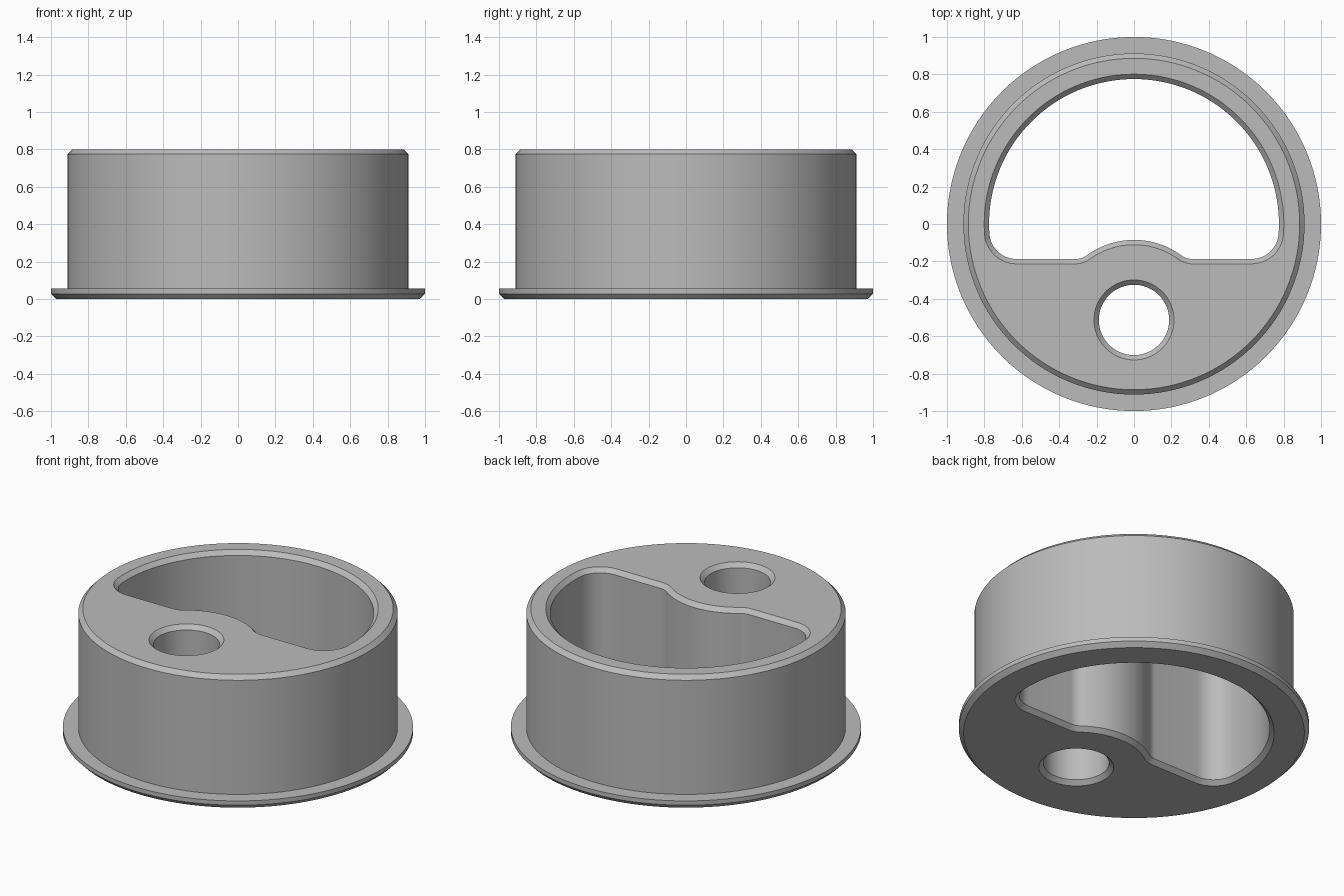
import bpy, bmesh
from math import sin, cos, pi, atan2, sqrt, hypot, radians

if "Cube" in bpy.data.objects:
    bpy.data.objects.remove(bpy.data.objects["Cube"])

HEIGHT, CHAMFER = 0.8, 0.026
HOLE_Y, HOLE_R = -0.513, 0.188
RIM_R, LINE_Y, BUMP_R = 0.775, -0.187, 0.428
BEND_R, CORNER_R = 0.1, 0.145


def arc(cx, cy, r, start, end, steps):
    return [(cx + r * cos(start + (end - start) * i / steps),
             cy + r * sin(start + (end - start) * i / steps))
            for i in range(steps + 1)]


def circle(r, cy=0, steps=128):
    return arc(0, cy, r, 0, 2 * pi, steps)[:-1]


def opening(d):
    """Half-moon outline with a raised bend around the hole, widened by d."""
    corner_y = LINE_Y + CORNER_R
    corner_x = sqrt((RIM_R - CORNER_R) ** 2 - corner_y ** 2)
    a = atan2(corner_y, corner_x)
    bend_y = LINE_Y + BEND_R
    bend_x = sqrt((BUMP_R + BEND_R) ** 2 - (bend_y - HOLE_Y) ** 2)
    b = atan2(bend_y - HOLE_Y, bend_x)
    path = (arc(0, 0, RIM_R + d, a, pi - a, 80)
            + arc(-corner_x, corner_y, CORNER_R + d, pi - a, 1.5 * pi, 14)
            + arc(-bend_x, bend_y, BEND_R + d, -pi / 2, -b, 8)
            + arc(0, HOLE_Y, BUMP_R - d, pi - b, b, 24)
            + arc(bend_x, bend_y, BEND_R + d, b - pi, -pi / 2, 8)
            + arc(corner_x, corner_y, CORNER_R + d, -pi / 2, a, 14))
    # Drop the doubled points where arcs meet
    return [p for i, p in enumerate(path)
            if hypot(p[0] - path[i - 1][0], p[1] - path[i - 1][1]) > 1e-4]


def wall(bm, sections):
    """Skin stacked outlines; return the bottom and top edge loops."""
    rings = [[bm.verts.new((x, y, z)) for x, y in pts] for pts, z in sections]
    n = len(rings[0])
    for low, high in zip(rings, rings[1:]):
        for i in range(n):
            j = (i + 1) % n
            bm.faces.new((low[i], low[j], high[j], high[i]))
    return [[bm.edges.get((r[i], r[(i + 1) % n])) for i in range(n)]
            for r in (rings[0], rings[-1])]


def chamfered(outline):
    return [(outline(CHAMFER), 0), (outline(0), CHAMFER),
            (outline(0), HEIGHT - CHAMFER), (outline(CHAMFER), HEIGHT)]


bm = bmesh.new()
# Flanged outer wall, half-moon opening and round hole
outer = [(0.973, 0), (1, 0.028), (1, 0.055), (0.912, 0.055),
         (0.912, HEIGHT - CHAMFER), (0.886, HEIGHT)]
walls = [wall(bm, [(circle(r), z) for r, z in outer]),
         wall(bm, chamfered(opening)),
         wall(bm, chamfered(lambda d: circle(HOLE_R + d, HOLE_Y, 64)))]
# Flat bottom and top around the openings
for end, side in enumerate((-1, 1)):
    edges = [e for w in walls for e in w[end]]
    bmesh.ops.triangle_fill(bm, use_beauty=True, use_dissolve=False,
                            edges=edges, normal=(0, 0, side))
bmesh.ops.recalc_face_normals(bm, faces=bm.faces)

mesh = bpy.data.meshes.new("flanged_insert")
bm.to_mesh(mesh)
bm.free()
body = bpy.data.objects.new("flanged_insert", mesh)
bpy.context.collection.objects.link(body)

# Plain grey
grey = bpy.data.materials.new("plain grey")
grey.use_nodes = True
color = (0.5, 0.5, 0.5, 1)
grey.diffuse_color = color
grey.node_tree.nodes["Principled BSDF"].inputs["Base Color"].default_value = color
mesh.materials.append(grey)

bpy.ops.object.select_all(action="DESELECT")
body.select_set(True)
bpy.context.view_layer.objects.active = body
bpy.ops.object.shade_smooth_by_angle(angle=radians(30))
